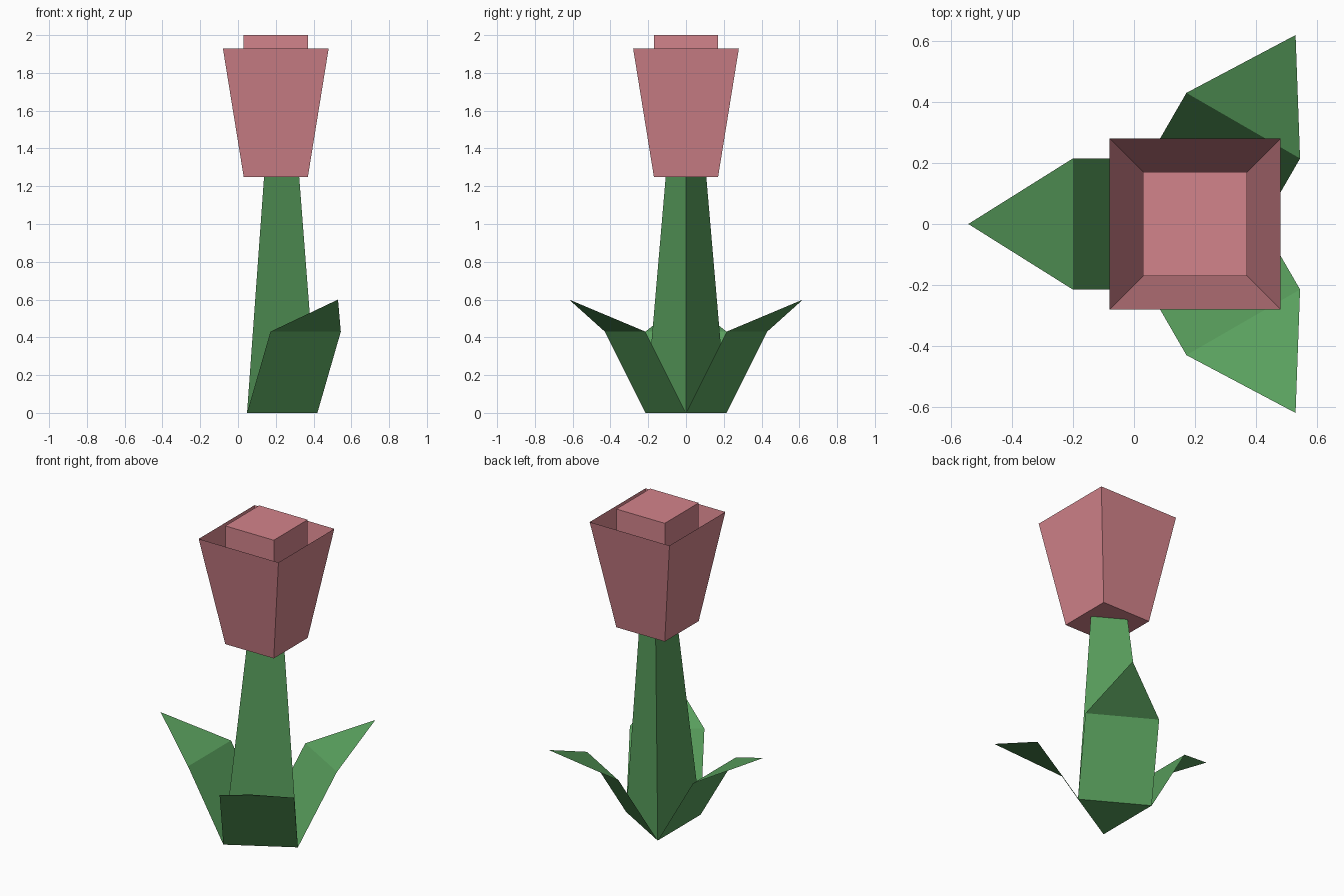
import bpy
from math import cos, sin, pi, sqrt

if "Cube" in bpy.data.objects:
    bpy.data.objects.remove(bpy.data.objects["Cube"])


def material(name, rgb):
    mat = bpy.data.materials.new(name)
    mat.diffuse_color = (*rgb, 1)
    mat.use_nodes = True
    mat.node_tree.nodes["Principled BSDF"].inputs["Base Color"].default_value = mat.diffuse_color
    return mat


GREEN = material("leaf_green", (0.10, 0.35, 0.11))
PINK = material("petal_pink", (0.65, 0.23, 0.26))


def make(name, verts, faces, mat):
    mesh = bpy.data.meshes.new(name)
    mesh.from_pydata(verts, [], faces)
    mesh.materials.append(mat)
    obj = bpy.data.objects.new(name, mesh)
    bpy.context.collection.objects.link(obj)
    return obj


def ring(n, radius, cx, z, start=0.0):
    """Regular n-sided outline centred on (cx, 0)."""
    return [(cx + radius * cos(start + 2 * pi * i / n),
             radius * sin(start + 2 * pi * i / n), z) for i in range(n)]


def frustum(name, n, low, high, mat, start=0.0, bottom=True, top=True):
    """Tapered prism; low and high are (radius, centre x, z)."""
    verts = ring(n, *low, start) + ring(n, *high, start)
    faces = [(i, (i + 1) % n, n + (i + 1) % n, n + i) for i in range(n)]
    if bottom:
        faces.append(tuple(reversed(range(n))))
    if top:
        faces.append(tuple(range(n, 2 * n)))
    return make(name, verts, faces, mat)


ROOT_X = 0.172    # centre of the three-sided base
BUD_X = 0.2       # centre of the flower head
HALF = 0.215      # half width of a leaf

# Three-sided stem, leaning slightly toward the flower head
frustum("stem", 3, (HALF * 2 / sqrt(3), ROOT_X, 0), (0.124, BUD_X, 1.25),
        GREEN, top=False)

# Three thin folded leaves, one growing from each bottom edge of the stem
inner = HALF / sqrt(3)
profile = [(inner, -HALF, 0), (inner, HALF, 0),
           (0.372, HALF, 0.43), (0.372, -HALF, 0.43), (0.715, 0, 0.6)]
for k in range(3):
    a = pi + k * 2 * pi / 3
    verts = [(ROOT_X + r * cos(a) - t * sin(a), r * sin(a) + t * cos(a), z)
             for r, t, z in profile]
    make(f"leaf_{k + 1}", verts, [(0, 1, 2, 3), (3, 2, 4)], GREEN)

# Flaring open cup of outer petals with a closed bottom
frustum("outer_petals", 4, (0.17 * sqrt(2), BUD_X, 1.25),
        (0.28 * sqrt(2), BUD_X, 1.93), PINK, start=pi / 4, top=False)

# Straight inner bud standing in the cup
frustum("inner_bud", 4, (0.17 * sqrt(2), BUD_X, 1.25),
        (0.17 * sqrt(2), BUD_X, 2.0), PINK, start=pi / 4, bottom=False)
